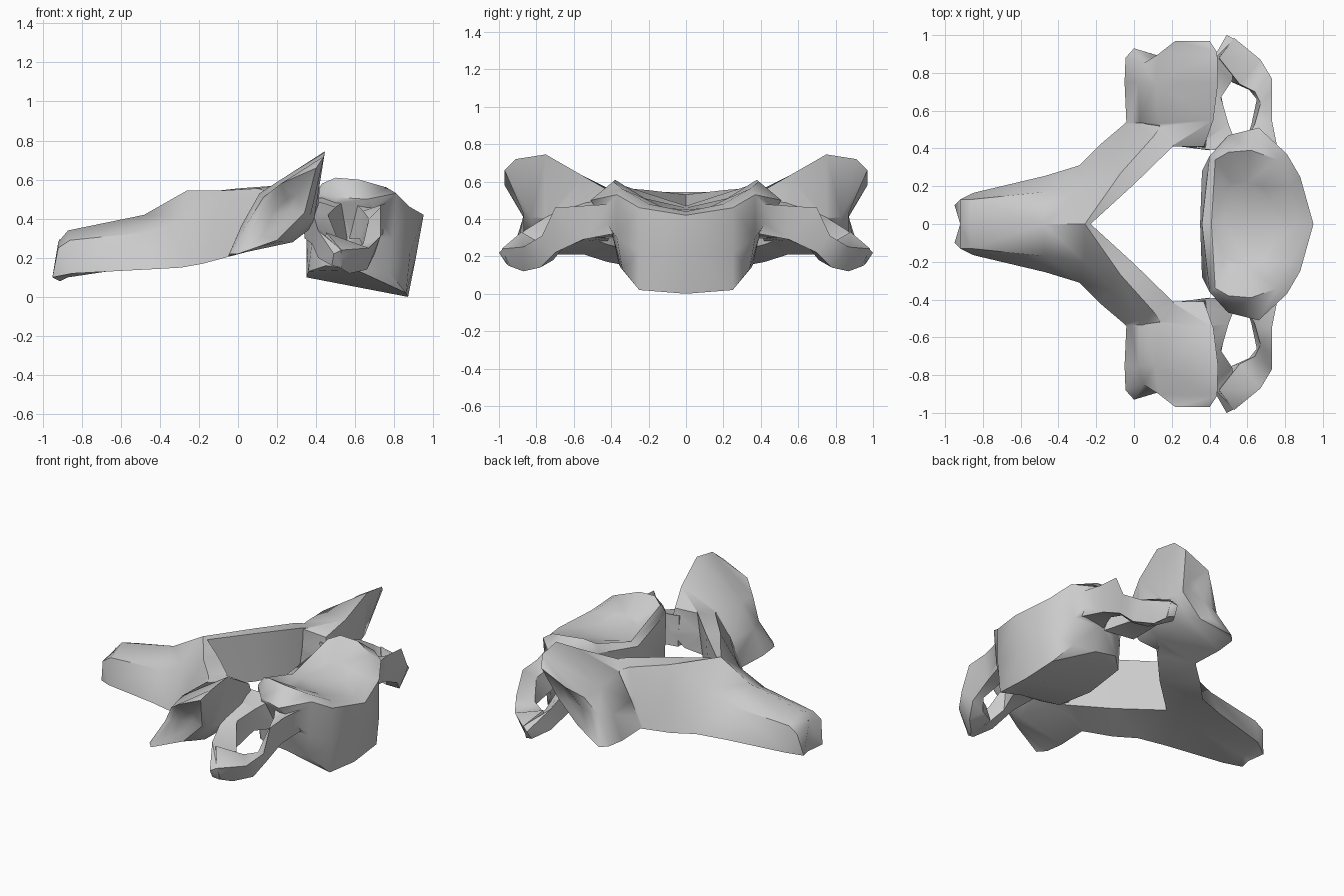
import bpy, bmesh, math


def loft(name, sections, closed=True):
    """Skin point sections on the +y side, cap them and mirror across y = 0."""
    bm = bmesh.new()
    rows = [[bm.verts.new(p) for p in s] for s in sections]
    n = len(rows[0])
    for a, b in zip(rows, rows[1:]):
        for i in range(n if closed else n - 1):
            j = (i + 1) % n
            bm.faces.new((a[i], a[j], b[j], b[i]))
    bm.faces.new(rows[0])
    bm.faces.new(rows[-1][::-1])
    # remove faces lying in the mirror plane
    inner = [f for f in bm.faces if all(v.co.y < 0.001 for v in f.verts)]
    bmesh.ops.delete(bm, geom=inner, context='FACES')
    # mirrored half, welded on the seam
    dup = bmesh.ops.duplicate(bm, geom=bm.verts[:] + bm.edges[:] + bm.faces[:])
    for g in dup['geom']:
        if isinstance(g, bmesh.types.BMVert):
            g.co.y *= -1
    bmesh.ops.remove_doubles(bm, verts=bm.verts[:], dist=0.0005)
    bmesh.ops.triangulate(bm, faces=bm.faces[:])
    bmesh.ops.recalc_face_normals(bm, faces=bm.faces[:])
    mesh = bpy.data.meshes.new(name)
    bm.to_mesh(mesh)
    bm.free()
    ob = bpy.data.objects.new(name, mesh)
    bpy.context.collection.objects.link(ob)
    return ob


# Block-like body: half outlines from front centre to rear centre, bottom to top
body = loft("vertebra", [
    [(.87, 0, 0), (.86, .25, .02), (.77, .34, .13), (.6, .35, .14),
     (.45, .36, .16), (.36, .28, .13), (.35, 0, .10)],
    [(.91, 0, .2), (.88, .25, .22), (.79, .37, .3), (.6, .39, .3),
     (.48, .38, .32), (.38, .32, .3), (.35, 0, .28)],
    [(.95, 0, .42), (.88, .25, .46), (.81, .37, .53), (.66, .51, .5),
     (.5, .47, .51), (.4, .36, .53), (.36, 0, .45)],
    [(.87, 0, .44), (.83, .2, .48), (.76, .34, .56), (.62, .39, .6),
     (.5, .38, .61), (.43, .34, .58), (.41, 0, .47)],
    [(.75, 0, .45), (.72, .12, .46), (.68, .2, .5), (.6, .22, .51),
     (.52, .22, .5), (.48, .18, .48), (.48, 0, .46)],
], closed=False)

# Laminae running back into the tent-shaped spinous process
# (top inner, top outer, shoulder, bottom outer, bottom inner)
arch = loft("lamina_and_spinous_process", [
    [(.27, .5, .54), (.22, .62, .52), (.15, .68, .4), (.06, .66, .25), (.22, .52, .3)],
    [(.2, .405, .57), (.1, .46, .555), (.03, .51, .4), (-.05, .53, .205), (.16, .41, .26)],
    [(.0, .21, .555), (-.07, .27, .545), (-.12, .35, .38), (-.18, .42, .17), (-.02, .22, .22)],
    [(-.23, 0, .53), (-.26, 0, .545), (-.26, .2, .4), (-.29, .31, .15), (-.26, 0, .2)],
    [(-.47, 0, .42), (-.48, 0, .42), (-.47, .17, .33), (-.47, .255, .14), (-.47, 0, .16)],
    [(-.86, 0, .345), (-.87, 0, .34), (-.86, .13, .29), (-.85, .165, .12), (-.87, 0, .1)],
    [(-.91, 0, .3), (-.92, 0, .28), (-.92, .13, .25), (-.95, .1, .1), (-.91, 0, .08)],
])

# Articular pillars: raised facet above, waisted outer side
# (rear bottom, front bottom, front middle, top tip, upper rear, rear waist)
pillars = loft("articular_pillars", [
    [(.14, .42, .28), (.3, .41, .3), (.4, .39, .4), (.37, .41, .55), (.2, .41, .56), (.17, .42, .42)],
    [(-.04, .53, .21), (.25, .53, .28), (.41, .54, .38), (.42, .55, .63), (.13, .53, .54), (.03, .54, .38)],
    [(-.05, .75, .21), (.28, .75, .28), (.39, .75, .4), (.445, .75, .745), (.11, .75, .53), (.02, .75, .37)],
    [(-.045, .88, .22), (.25, .82, .29), (.37, .83, .41), (.44, .91, .72), (.13, .9, .51), (.05, .85, .38)],
    [(.0, .93, .22), (.2, .87, .29), (.34, .87, .43), (.4, .97, .66), (.22, .97, .58), (.11, .87, .41)],
    [(.13, .89, .31), (.19, .87, .35), (.27, .87, .45), (.3, .89, .52), (.25, .89, .5), (.17, .87, .42)],
])

# Front bars of the transverse processes, around the outside of each hole
# (inner top, outer top, outer bottom, inner bottom)
front_bars = loft("transverse_front_bars", [
    [(.58, .42, .5), (.76, .4, .48), (.75, .34, .33), (.56, .36, .3)],
    [(.64, .53, .44), (.73, .55, .47), (.71, .55, .29), (.62, .52, .3)],
    [(.67, .64, .4), (.73, .7, .46), (.7, .7, .22), (.65, .66, .24)],
    [(.64, .70, .27), (.73, .77, .31), (.66, .78, .14), (.61, .71, .18)],
    [(.56, .74, .25), (.67, .87, .25), (.57, .87, .12), (.52, .75, .17)],
    [(.45, .88, .33), (.53, .985, .24), (.52, .95, .15), (.44, .87, .2)],
])

# Pedicles continuing into the rear bars of the transverse processes
rear_bars = loft("pedicles_and_rear_bars", [
    [(.33, .40, .51), (.56, .38, .5), (.56, .38, .29), (.34, .4, .3)],
    [(.34, .54, .51), (.5, .53, .46), (.49, .53, .31), (.34, .54, .3)],
    [(.38, .7, .44), (.46, .67, .42), (.46, .69, .24), (.38, .7, .27)],
    [(.41, .86, .34), (.52, .76, .27), (.52, .77, .16), (.41, .86, .2)],
    [(.49, 1.0, .22), (.53, .98, .24), (.53, .95, .15), (.48, .96, .16)],
])

# Fuse everything into one bone
parts = [arch, pillars, front_bars, rear_bars]
for p in parts:
    m = body.modifiers.new("join_" + p.name, 'BOOLEAN')
    m.operation, m.solver, m.object = 'UNION', 'EXACT', p
    m.use_self = True
bpy.context.view_layer.update()
deps = bpy.context.evaluated_depsgraph_get()
fused = bpy.data.meshes.new_from_object(body.evaluated_get(deps))
body.modifiers.clear()
body.data = fused
for p in parts:
    bpy.data.objects.remove(p)
bpy.ops.object.select_all(action='DESELECT')
body.select_set(True)
bpy.context.view_layer.objects.active = body
bpy.ops.object.shade_smooth_by_angle(angle=math.radians(50))
